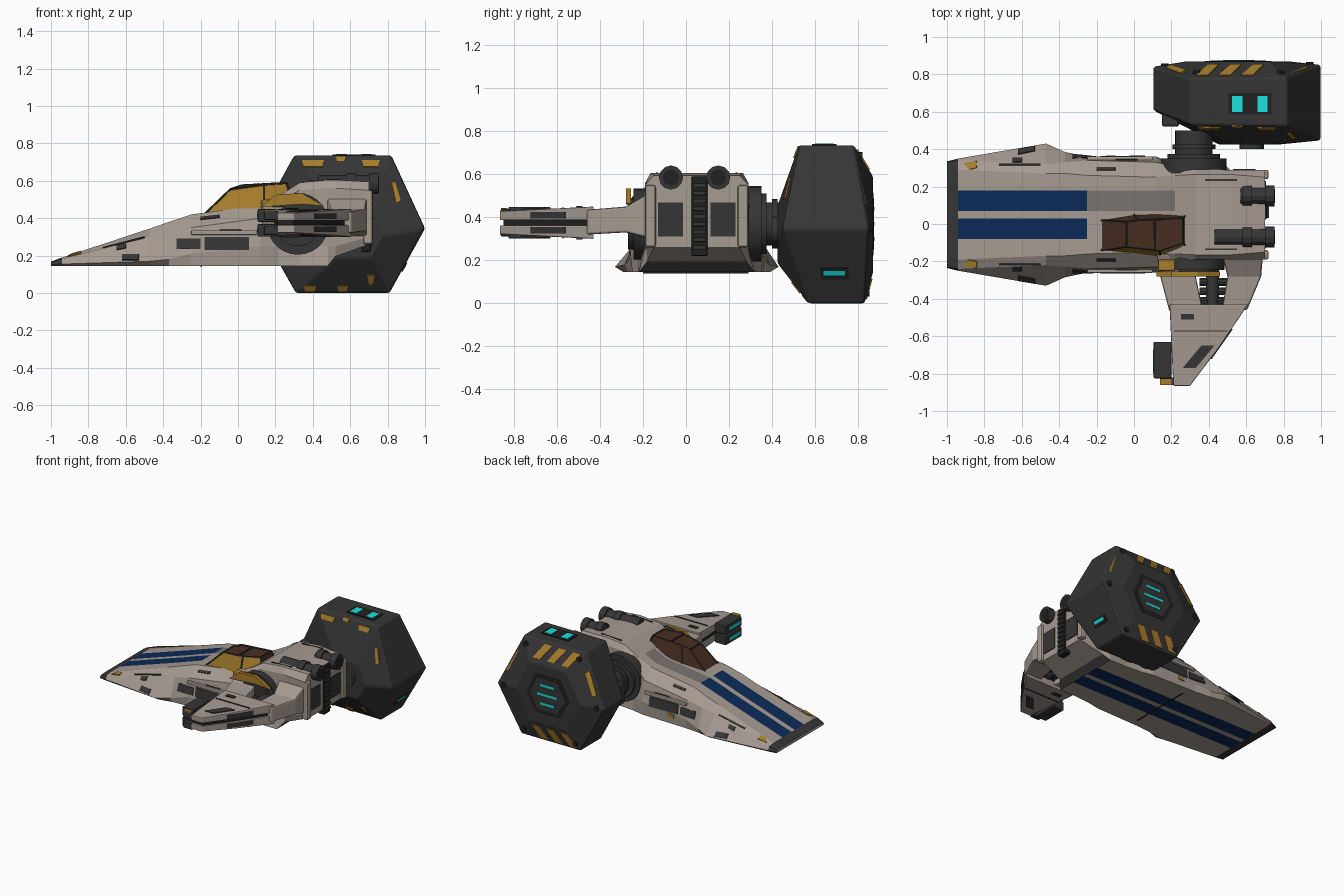
import bpy, bmesh
from mathutils import Vector
from mathutils.bvhtree import BVHTree

if "Cube" in bpy.data.objects:
    bpy.data.objects.remove(bpy.data.objects["Cube"])


def material(name, r, g, b):
    m = bpy.data.materials.new(name)
    m.use_nodes = True
    m.diffuse_color = (r, g, b, 1)
    m.node_tree.nodes["Principled BSDF"].inputs["Base Color"].default_value = (r, g, b, 1)
    return m


BEIGE = material("warm grey hull", .38, .325, .285)
DARK = material("charcoal", .036, .036, .036)
BLACK = material("near black", .015, .015, .016)
BLUE = material("navy stripe", .003, .024, .095)
YELLOW = material("ochre", .39, .205, .025)
CYAN = material("cyan lamp", .01, .75, .75)
BROWN = material("brown glass", .065, .027, .015)
GREY = material("mid grey", .19, .17, .16)


def build(name, verts, faces, mats, rule=None):
    me = bpy.data.meshes.new(name)
    me.from_pydata([tuple(v) for v in verts], [], faces)
    bm = bmesh.new()
    bm.from_mesh(me)
    bmesh.ops.recalc_face_normals(bm, faces=bm.faces[:])
    bm.to_mesh(me)
    bm.free()
    for m in mats:
        me.materials.append(m)
    if rule:
        for p in me.polygons:
            p.material_index = rule(p)
    ob = bpy.data.objects.new(name, me)
    bpy.context.collection.objects.link(ob)
    return ob


def loft(name, rings, mats, rule=None, bevel=0):
    n = len(rings[0])
    faces = [(i * n + j, i * n + (j + 1) % n, (i + 1) * n + (j + 1) % n, (i + 1) * n + j)
             for i in range(len(rings) - 1) for j in range(n)]
    faces += [tuple(range(n))[::-1], tuple(range((len(rings) - 1) * n, len(rings) * n))]
    ob = build(name, [v for r in rings for v in r], faces, mats, rule)
    if bevel:
        mod = ob.modifiers.new("Bevel", "BEVEL")
        mod.width = bevel
        mod.segments = 2
    return ob


def box(name, x0, x1, y0, y1, z0, z1, mat, bevel=.006):
    ring = lambda z: [(x0, y0, z), (x1, y0, z), (x1, y1, z), (x0, y1, z)]
    return loft(name, [ring(z0), ring(z1)], [mat], bevel=bevel)


def rod(name, p, q, r, mat, sides=20):
    p, q = Vector(p), Vector(q)
    me = bpy.data.meshes.new(name)
    bm = bmesh.new()
    bmesh.ops.create_cone(bm, cap_ends=True, segments=sides, radius1=r, radius2=r, depth=(q - p).length)
    bm.to_mesh(me)
    bm.free()
    me.materials.append(mat)
    ob = bpy.data.objects.new(name, me)
    ob.location = (p + q) / 2
    ob.rotation_euler = (q - p).to_track_quat("Z", "Y").to_euler()
    bpy.context.collection.objects.link(ob)
    return ob


# Thin plate projected on a part along an axis (0, 1, 2) from its + or - side
def decal(target, name, axis, side, pts, mat):
    me = target.data
    me.calc_loop_triangles()
    tree = BVHTree.FromPolygons([v.co for v in me.vertices], [tuple(t.vertices) for t in me.loop_triangles])
    ray = Vector((0, 0, 0))
    ray[axis] = -side
    hits = []
    for a, b in pts:
        o = [a, b]
        o.insert(axis, 3 * side)
        loc, nor, _, _ = tree.ray_cast(Vector(o), ray)
        if loc is None:
            return
        hits.append((loc, nor))
    n = sum((h[1] for h in hits), Vector()).normalized()
    loft(name, [[h[0] - n * .003 for h in hits], [h[0] + n * .006 for h in hits]], [mat])


def rect(a0, a1, b0, b1):
    return [(a0, b0), (a1, b0), (a1, b1), (a0, b1)]


# Hull: x, then half-width and height of bottom, flange, shoulder and roof
MID = .05
SECTIONS = [(-1, .285, .145, .285, .152, .28, .163, .24, .168),
            (-.94, .295, .145, .3, .155, .29, .183, .24, .19),
            (-.47, .34, .145, .38, .17, .27, .30, .22, .345),
            (-.37, .32, .145, .335, .18, .28, .32, .22, .38),
            (-.25, .31, .145, .31, .21, .29, .35, .21, .42),
            (.12, .30, .145, .31, .25, .28, .40, .20, .47),
            (.22, .28, .145, .27, .25, .255, .49, .21, .52),
            (.33, .27, .145, .25, .25, .24, .55, .215, .59),
            (.48, .27, .145, .24, .25, .24, .56, .215, .605),
            (.52, .23, .195, .235, .25, .24, .56, .215, .605),
            (.70, .20, .26, .23, .30, .24, .55, .20, .595)]


def hull_ring(s):
    x, wb, z0, wf, zf, ws, zs, wt, z1 = s
    half = [(.02, z0), (.13, z0), (wb, z0), (wf, zf), (ws, zs), (wt, z1), (.13, z1), (.02, z1)]
    return [(x, MID + y, z) for y, z in half] + [(x, MID - y, z) for y, z in half[::-1]]


def hull_paint(p):
    i, j = divmod(p.index, 16)
    if i == 0:
        return 1
    if i < 4 and j in (6, 8) or i < 8 and j in (0, 14):
        return 2
    if i in (4, 5) and j == 6:
        return 3
    return 1 if i == 8 and j in (0, 1, 13, 14, 15) else 0


hull = loft("hull", [hull_ring(s) for s in SECTIONS], [BEIGE, DARK, BLUE, GREY], hull_paint)

# Hull panels, the same on both sides
for s, side in ((-1, "right"), (1, "left")):
    fy = lambda y: MID + s * y
    decal(hull, side + "_nose_mark", 2, 1, [(-.91, fy(.275)), (-.84, fy(.285)), (-.84, fy(.25)), (-.88, fy(.24))], YELLOW)
    for x0, x1, w0, w1 in ((-.72, -.5, .262, .27), (-.65, -.6, .28, .30), (-.2, -.1, .235, .25), (.38, .55, .18, .19)):
        decal(hull, side + "_roof_seam", 2, 1, rect(x0, x1, fy(w0), fy(w1)), DARK)
    for x0, x1, z0, z1 in ((-.62, -.53, .175, .205), (-.18, .06, .23, .30), (-.33, -.2, .235, .29),
                           (-.1, .02, .32, .34), (.53, .65, .33, .46)):
        decal(hull, side + "_side_panel", 1, s, rect(x0, x1, z0, z1), DARK)
    decal(hull, side + "_rear_panel", 0, 1, rect(fy(.065), fy(.18), .31, .47), DARK)
    box(side + "_rear_post", .67, .72, min(fy(.19), fy(.24)), max(fy(.19), fy(.24)), .26, .55, BEIGE, .012)
    box(side + "_rail", -.25, .1, min(fy(.29), fy(.312)), max(fy(.29), fy(.312)), .31, .335, BEIGE)
decal(hull, "belly_seam", 2, -1, rect(-.2, -.193, -.2, .29), BLACK)
decal(hull, "left_ochre_mark", 1, 1, rect(-.15, -.1, .19, .22), YELLOW)

# Ridged spine at the rear
box("rear_spine", .66, .71, .025, .1, .22, .59, BLACK)
for k in range(9):
    box("spine_ridge", .70, .722, .032, .093, .25 + k * .036, .27 + k * .036, DARK, .004)

# Thrusters
for y, x0 in ((.15, .57), (-.07, .43)):
    rod("thruster_body", (x0, y, .585), (.73, y, .585), .045, DARK, 12)
    for x in (.58, .70):
        rod("thruster_ring", (x, y, .585), (x + .05, y, .585), .056, DARK, 12)
    rod("thruster_nozzle", (.74, y, .585), (.753, y, .585), .038, BLACK, 12)

# Cockpit canopy with glass, ochre side and frame rods
base = [(-.18, -.14, .42), (-.18, .02, .42), (0, .05, .44), (.28, .05, .52), (.28, -.12, .52), (.14, -.175, .45)]
roof = [(-.04, -.12, .555), (-.04, .01, .555), (.02, .02, .575), (.26, .03, .588), (.26, -.10, .588), (.14, -.14, .58)]
loft("canopy", [base, roof], [BROWN, YELLOW], lambda p: int(p.normal.y < -.35 and abs(p.normal.z) < .9))
for k in range(6):
    rod("canopy_post", base[k], roof[k], .006, DARK, 6)
    rod("canopy_rim", roof[k], roof[(k + 1) % 6], .006, DARK, 6)
rod("canopy_cross_bar", (.11, -.135, .58), (.11, .022, .582), .006, DARK, 6)

# Round mounts on both flanks, and the pod neck
for name, y0, y1, r in (("left_mount", .27, .35, .175), ("left_collar", .34, .375, .14), ("pod_neck", .35, .5, .10),
                        ("neck_ring", .40, .425, .115), ("right_mount", -.16, -.245, .165),
                        ("right_collar", -.24, -.27, .12)):
    rod(name, (.32, y0, .37), (.32, y1, .37), r, DARK, 28)

# Pod: six-sided, sloped inside and outside
HEX = [(.10, .37), (.30, .735), (.82, .735), (1, .345), (.81, 0), (.31, 0)]
INNER = [.61, .53, .525, .445, .57, .58]
OUTER = [.84, .78, .78, .85, .83, .83]
cap = lambda k, y, cx=.56, cz=.37: [(cx + (x - .56) * k, y, cz + (z - .37) * k) for x, z in HEX]
edge = lambda ys: [(x, y, z) for (x, z), y in zip(HEX, ys)]
pod = loft("pod", [cap(.36, .425, .62, .32), edge(INNER), edge(OUTER), cap(.6, .87)], [DARK], bevel=.012)
rod("pod_inner_boss", (.63, .40, .34), (.63, .47, .34), .065, DARK, 16)
box("pod_side_block", .15, .24, .52, .63, .29, .45, DARK, .012)

# Pod hazard marks
for k in range(3):
    x = .33 + .12 * k
    mark = [(x, .715), (x + .065, .715), (x + .125, .62), (x + .065, .62)]
    decal(pod, "upper_hazard_mark", 1, 1, mark, YELLOW)
    decal(pod, "lower_hazard_mark", 1, 1, [(a, .735 - b) for a, b in mark], YELLOW)
bar = [(.85, .62), (.93, .46), (.90, .45), (.82, .60)]
for flip in (False, True):
    decal(pod, "corner_hazard_mark", 1, 1, [(1.1 - a if flip else a, b) for a, b in bar], YELLOW)
decal(pod, "inner_corner_mark", 1, -1, [(.82, .59), (.84, .59), (.87, .49), (.845, .48)], YELLOW)
for x0, x1, z0, z1 in ((.34, .46, .675, .71), (.52, .58, .705, .73), (.66, .76, .675, .71),
                       (.35, .42, .008, .04), (.53, .59, .008, .04), (.69, .73, .05, .10)):
    decal(pod, "inner_hazard_mark", 1, -1, [(x0, z1), (x1, z1), (x1 - .01, z0), (x0 + .01, z0)], YELLOW)

# Pod windows, outer hatch and bolts
decal(pod, "pod_window_frame", 2, 1, rect(.505, .735, .585, .70), BLACK)
for x in (.525, .66):
    box("pod_window", x, x + .055, .60, .685, .735, .743, CYAN, 0)
decal(pod, "rear_slot_frame", 0, 1, rect(.625, .755, .115, .165), BLACK)
rear_lamp = [(.64, .13), (.74, .13), (.74, .15), (.64, .15)]
loft("rear_slot_lamp", [[(.81 + .19 * z / .345 + d, y, z) for y, z in rear_lamp] for d in (0, .009)], [CYAN])
loft("hatch_rim", [cap(.40, .865), cap(.40, .872)], [BLACK])
loft("hatch_panel", [cap(.33, .867), cap(.33, .8735)], [DARK])
for z, w in ((.44, .06), (.37, .085), (.30, .06)):
    box("hatch_lamp", .56 - w, .56 + w, .87, .876, z - .009, z + .009, CYAN, 0)
for (x, _, z), y in zip(cap(.86, 0), OUTER):
    y += (.87 - y) * .35
    rod("pod_bolt", (x, y - .02, z), (x, y + .008, z), .02, BLACK, 8)


# Wing struts: rings of x0, x1, y, z0, z1
def arm(name, rows, mat, bevel=.01):
    loft(name, [[(a, y, c), (b, y, c), (b, y, d), (a, y, d)] for a, b, y, c, d in rows], [mat], bevel=bevel)


arm("front_strut", [(.12, .30, -.16, .30, .50), (.14, .33, -.28, .33, .445), (.19, .37, -.47, .32, .435)], BEIGE)
arm("rear_strut", [(.47, .69, -.16, .30, .52), (.50, .68, -.28, .33, .45), (.47, .605, -.46, .32, .435)], BEIGE)
rod("strut_piston", (.42, -.2, .38), (.42, -.46, .38), .035, DARK, 12)
for y in (-.31, -.36, -.41):
    rod("piston_bar", (.35, y, .38), (.50, y, .38), .022, DARK, 10)
arch = [(.12, .46), (.2, .525), (.34, .535), (.46, .465), (.34, .475), (.2, .465)]
loft("ochre_arch", [[(x, y, z) for x, z in arch] for y in (-.28, -.255)], [YELLOW])
box("ochre_strut_pad", .13, .22, -.25, -.19, .47, .50, YELLOW)

# Twin wing blades, cannons and lamps
outline = [(.19, -.43), (.61, -.43), (.455, -.66), (.30, -.865), (.21, -.865)]
loft("wing_core", [[(.01 + x * .96, y * .98, z) for x, y in outline] for z in (.35, .40)], [BLACK])
for s, side in ((1, "upper"), (-1, "lower")):
    zz = lambda t: .375 + s * t
    blade = loft(side + "_blade", [[(x, y, zz(.012)) for x, y in outline],
                                   [(x, y, zz(.075 + (y + .43) * .05)) for x, y in outline]], [BEIGE], bevel=.005)
    decal(blade, side + "_square_vent", 2, s, rect(.25, .32, -.51, -.48), DARK)
    decal(blade, side + "_slant_vent", 2, s, [(.26, -.77), (.33, -.77), (.43, -.65), (.36, -.65)], DARK)
    decal(blade, side + "_blade_seam", 2, s, rect(.215, .50, -.575, -.569), DARK)
    decal(blade, side + "_edge_panel", 0, 1, [(-.72, zz(.02)), (-.56, zz(.02)), (-.56, zz(.05)), (-.72, zz(.05))], DARK)
    z0, z1 = sorted((zz(.006), zz(.074)))
    box(side + "_cannon", .105, .20, -.825, -.63, z0, z1, DARK)
    box(side + "_cannon_lamp", .101, .107, -.80, -.67, z0 + .022, z1 - .022, CYAN, 0)
    box(side + "_cannon_tail", .14, .215, -.862, -.82, z0 + .01, z1 - .01, DARK)
box("ochre_tail_plate", .14, .20, -.86, -.83, .435, .444, YELLOW, 0)

# Smooth the round parts
bpy.ops.object.select_all(action="DESELECT")
for ob in bpy.context.collection.objects:
    if ob.type == "MESH" and any(w in ob.name for w in ("mount", "collar", "neck", "piston", "boss")):
        ob.select_set(True)
        bpy.context.view_layer.objects.active = ob
bpy.ops.object.shade_smooth_by_angle()
